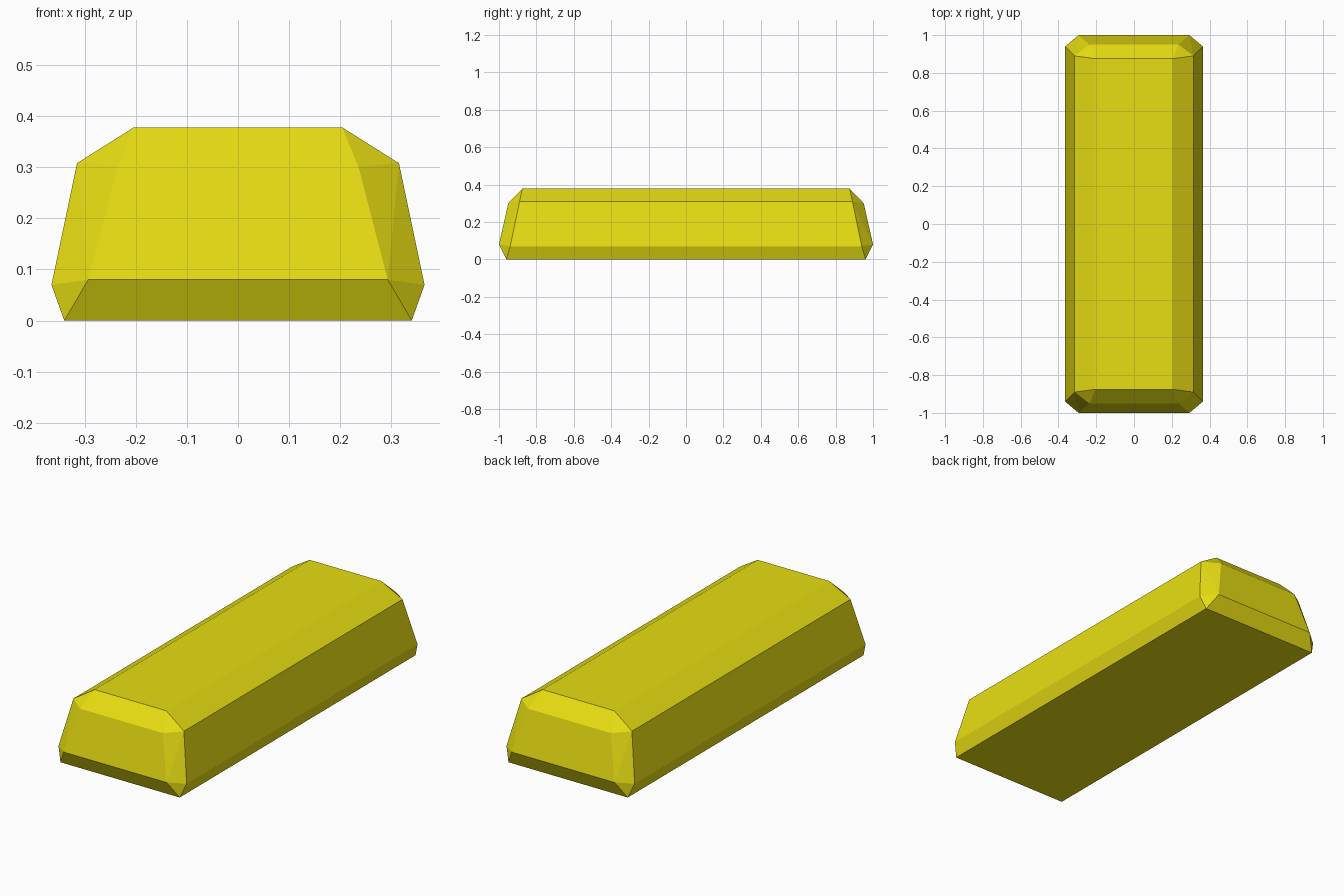
import bpy
import bmesh
from math import radians

cube = bpy.data.objects.get("Cube")
if cube:
    bpy.data.objects.remove(cube, do_unlink=True)

# Yellow material
gold = bpy.data.materials.new("gold_yellow")
gold.use_nodes = True
colour = (0.8, 0.725, 0.006, 1.0)
gold.diffuse_color = colour
gold.node_tree.nodes["Principled BSDF"].inputs["Base Color"].default_value = colour

# One corner of the faceted bar: foot, belly, shoulder and top, mirrored to all four
corner = [
    (0.34, 0.96, 0.0),      # foot
    (0.365, 0.94, 0.07),    # belly, long side
    (0.293, 1.0, 0.08),     # belly, short end
    (0.315, 0.89, 0.308),   # shoulder, long side
    (0.236, 0.95, 0.30),    # shoulder, short end
    (0.204, 0.875, 0.378),  # top
]
bm = bmesh.new()
for sx in (-1, 1):
    for sy in (-1, 1):
        for x, y, z in corner:
            bm.verts.new((sx * x, sy * y, z))

# Wrap the points in a solid and merge the flat triangles into clean facets
bmesh.ops.convex_hull(bm, input=bm.verts[:])
bmesh.ops.dissolve_limit(bm, angle_limit=radians(2), verts=bm.verts[:], edges=bm.edges[:])
bmesh.ops.recalc_face_normals(bm, faces=bm.faces[:])

mesh = bpy.data.meshes.new("ingot_bar")
bm.to_mesh(mesh)
bm.free()
mesh.materials.append(gold)
bar = bpy.data.objects.new("ingot_bar", mesh)
bpy.context.collection.objects.link(bar)
